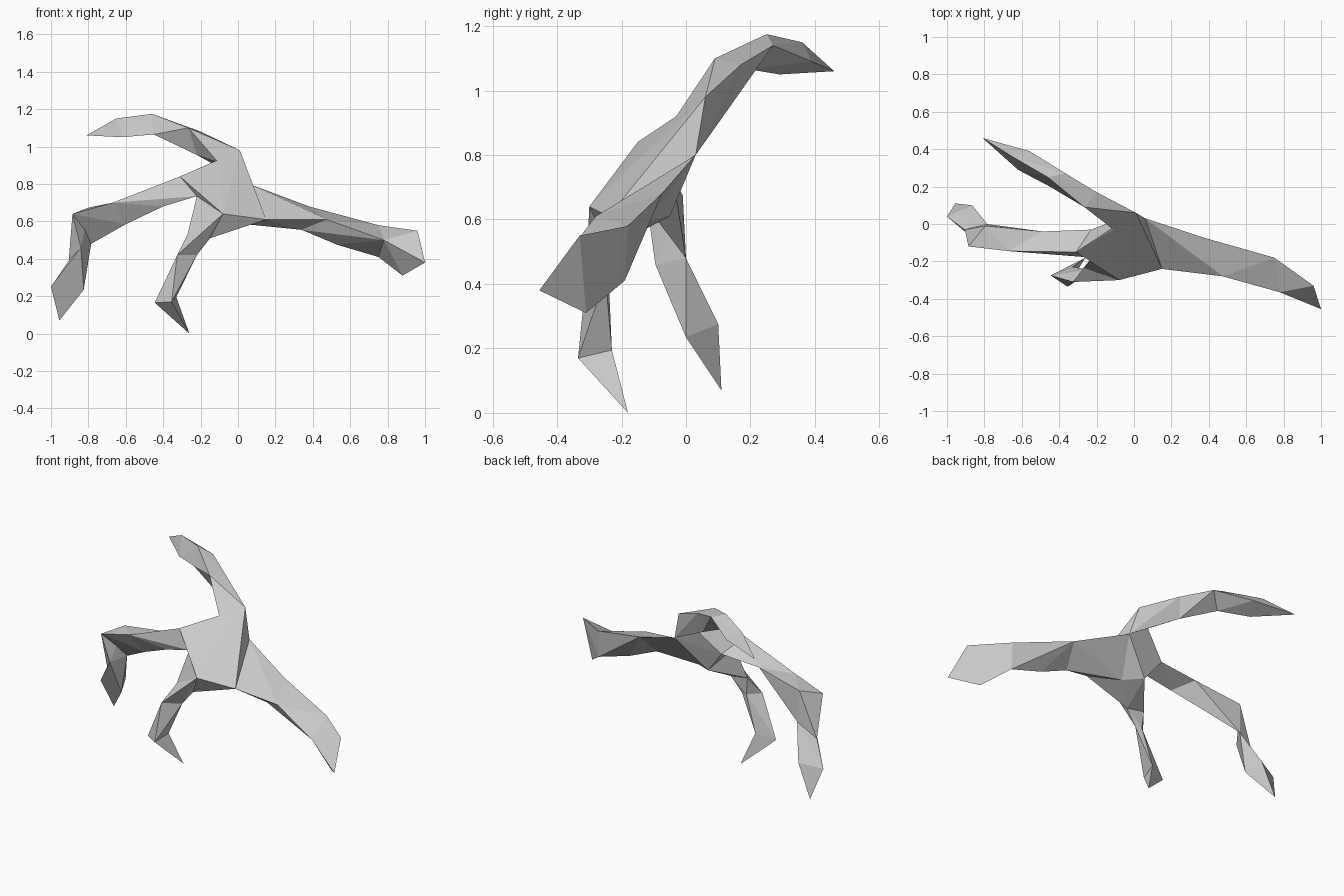
import bpy
import bmesh
from mathutils import Vector

cube = bpy.data.objects.get("Cube")
if cube:
    bpy.data.objects.remove(cube, do_unlink=True)

grey = bpy.data.materials.new("plain_grey")
grey.use_nodes = True
colour = (0.6, 0.6, 0.6, 1)
grey.diffuse_color = colour
grey.node_tree.nodes["Principled BSDF"].inputs["Base Color"].default_value = colour


def hull_faces(points):
    """Outward faces of the convex block around the points, as corner tuples."""
    bm = bmesh.new()
    for point in points:
        bm.verts.new(point)
    bmesh.ops.convex_hull(bm, input=bm.verts[:])
    centre = sum((Vector(p) for p in points), Vector()) / len(points)
    faces = []
    for face in bm.faces:
        face.normal_update()
        if face.normal.dot(face.calc_center_median() - centre) < 0:
            face.normal_flip()
        faces.append(tuple(tuple(round(c, 4) for c in v.co) for v in face.verts))
    bm.free()
    return faces


# Torso corners, shared with the roots of the limbs
shoulder_front = (-.11, -.03, .92)
shoulder_back = (.01, .06, .98)
waist_back = (.06, .03, .80)
hip_side = (.15, -.24, .61)
hip_front = (-.08, -.30, .64)
hip_under = (-.01, -.12, .59)
hip_inner = (-.12, -.05, .61)
chest_top = (-.31, -.15, .84)
chest_low = (-.22, -.18, .735)
chest_back = (-.23, -.03, .75)

neck_root = [shoulder_front, shoulder_back, waist_back]
tail_root = [waist_back, hip_side, hip_under]
arm_root = [chest_top, chest_low, chest_back]
hip_root = [hip_front, hip_side, hip_under, hip_inner, chest_low]

# Raised limb, swept up and back
raised_low = [(-.265, .09, 1.10), (-.20, .17, 1.08), (-.22, .14, .955)]
raised_mid = [(-.46, .25, 1.175), (-.365, .27, 1.14), (-.45, .20, 1.065)]
raised_end = [(-.65, .36, 1.15), (-.56, .39, 1.09), (-.62, .29, 1.05)]
raised_tip = [(-.81, .46, 1.06)]

# Long outstretched limb
long_low = [(.38, -.075, .68), (.475, -.28, .61), (.34, -.19, .555)]
long_under = [(.53, -.19, .475)]
long_mid = [(.75, -.18, .58), (.75, -.19, .41), (.78, -.365, .50)]
long_end = [(.96, -.33, .55), (1, -.455, .38), (.88, -.31, .31)]

# Bent limb: reaches sideways, then folds down
elbow_front = (-.67, -.145, .70)
elbow_back = (-.49, -.04, .73)
elbow_inner = (-.40, -.15, .68)
elbow_under = (-.60, -.08, .585)
elbow = [elbow_front, elbow_back, elbow_under]
elbow_top = [elbow_front, elbow_back, elbow_inner]
wrist_inner = (-.785, 0, .48)
wrist = [(-.885, -.12, .64), wrist_inner, (-.795, -.01, .675)]
shin = [(-.905, -.03, .39), (-.84, -.095, .46)]
bent_end = [(-.865, .10, .275), (-1, .04, .25), (-.825, 0, .235)]
bent_tip = [(-.955, .11, .07)]

# Short standing limb
thigh = [(-.15, -.24, .51), (-.27, -.235, .53)]
knee = [(-.325, -.31, .42), (-.22, -.25, .42), (-.26, -.24, .42)]
ankle = [(-.445, -.275, .165), (-.355, -.335, .17), (-.33, -.23, .195)]
toe = [(-.26, -.18, 0)]

# Each part is a run of convex blocks between neighbouring rings
parts = {
    "torso": [neck_root + arm_root + hip_root[:-1]],
    "raised_limb": [neck_root + raised_low, raised_low + raised_mid,
                    raised_mid + raised_end, raised_end + raised_tip],
    "long_limb": [tail_root + long_low, long_low + long_under + long_mid,
                  long_mid + long_end],
    "bent_limb": [arm_root + elbow_top, elbow_top + [elbow_under],
                  elbow + wrist, wrist + shin,
                  shin + [wrist_inner] + bent_end, bent_end + bent_tip],
    "standing_limb": [hip_root + thigh, [hip_front] + thigh + knee,
                      knee + ankle, ankle + toe],
}

built = {name: [face for block in blocks for face in hull_faces(block)]
         for name, blocks in parts.items()}

# Faces that two blocks share lie inside the body and are dropped
uses = {}
for faces in built.values():
    for face in faces:
        key = frozenset(face)
        uses[key] = uses.get(key, 0) + 1

for name, faces in built.items():
    bm = bmesh.new()
    corners = {}
    for face in faces:
        if uses[frozenset(face)] > 1:
            continue
        for corner in face:
            if corner not in corners:
                corners[corner] = bm.verts.new(corner)
        bm.faces.new([corners[corner] for corner in face])
    mesh = bpy.data.meshes.new(name)
    bm.to_mesh(mesh)
    bm.free()
    mesh.materials.append(grey)
    bpy.context.collection.objects.link(bpy.data.objects.new(name, mesh))
